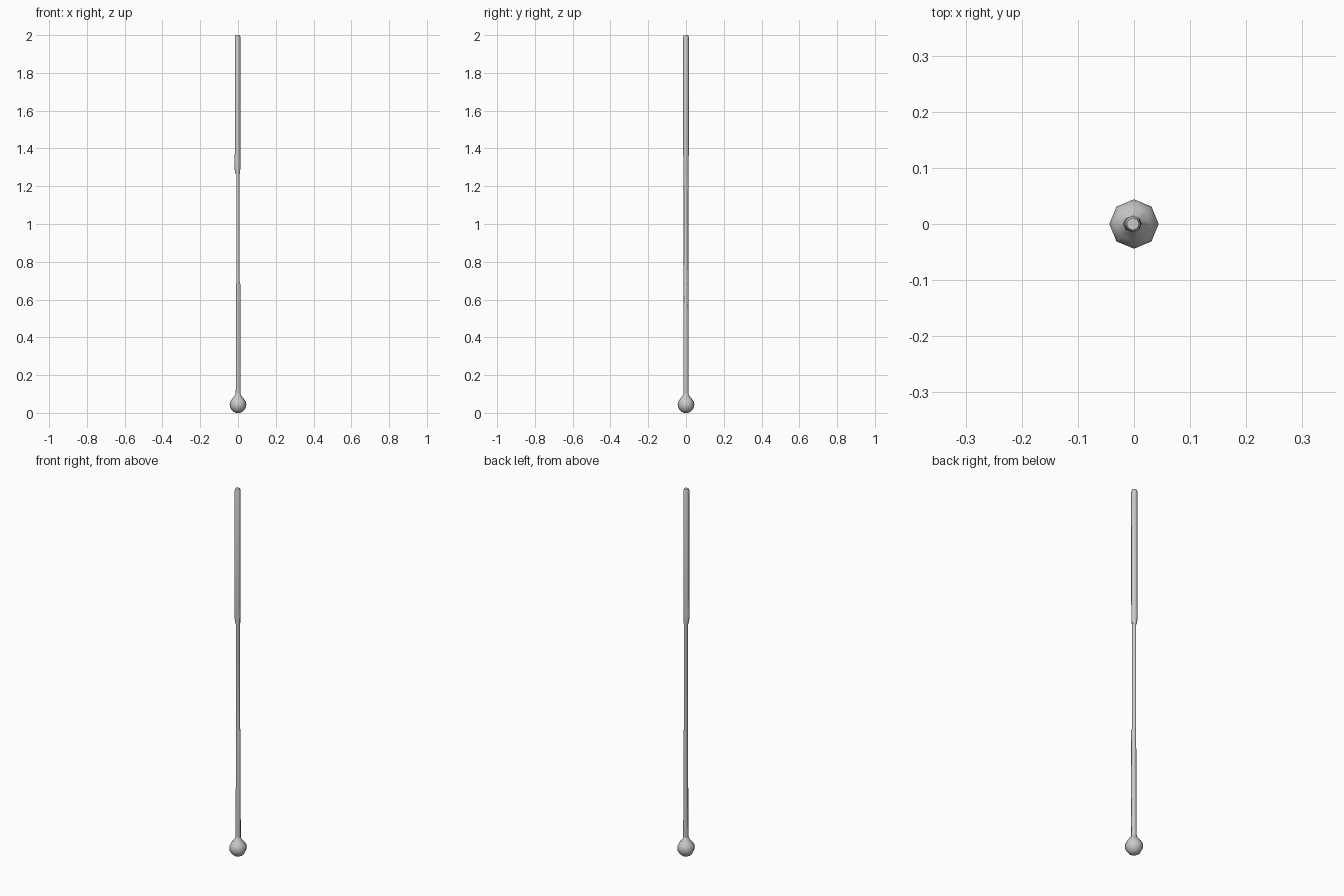
import bpy, bmesh, math

if "Cube" in bpy.data.objects:
    bpy.data.objects.remove(bpy.data.objects["Cube"])

SIDES = 8

def loft(name, rings):
    """Eight-sided tube through rings of (z, x centre, x radius, y radius)."""
    bm = bmesh.new()
    loops = []
    for z, cx, rx, ry in rings:
        loops.append([bm.verts.new((cx + rx * math.cos(math.tau * i / SIDES),
                                    ry * math.sin(math.tau * i / SIDES), z))
                      for i in range(SIDES)])
    for a, b in zip(loops, loops[1:]):
        for i in range(SIDES):
            j = (i + 1) % SIDES
            bm.faces.new((a[i], a[j], b[j], b[i]))
    bm.faces.new(loops[0][::-1])
    bm.faces.new(loops[-1])
    mesh = bpy.data.meshes.new(name)
    bm.to_mesh(mesh)
    bm.free()
    ob = bpy.data.objects.new(name, mesh)
    bpy.context.collection.objects.link(ob)
    bpy.ops.object.select_all(action='DESELECT')
    ob.select_set(True)
    bpy.context.view_layer.objects.active = ob
    bpy.ops.object.shade_smooth_by_angle(angle=math.radians(60))
    return ob

# Rounded weight at the foot, drawn in to the shaft
loft("foot_knob", [(z, 0, r, r) for z, r in
     [(0, .012), (.005, .023), (.016, .035), (.03, .042), (.045, .044),
      (.06, .041), (.075, .031), (.092, .017), (.105, .013)]])

# Lower and middle shaft, slightly narrower across x in the middle
loft("shaft", [(.10, .001, .013, .013), (.68, .002, .0115, .0125),
               (.69, .0, .009, .0125), (1.27, .0, .009, .0125)])

# Swollen collar running into the upper grip
loft("grip", [(1.265, -.001, .012, .0125), (1.29, -.003, .015, .0135),
              (1.32, -.003, .0165, .014), (1.36, -.003, .0155, .0145),
              (1.375, -.002, .0145, .015), (1.99, -.002, .0145, .015),
              (2.0, -.002, .011, .011)])
